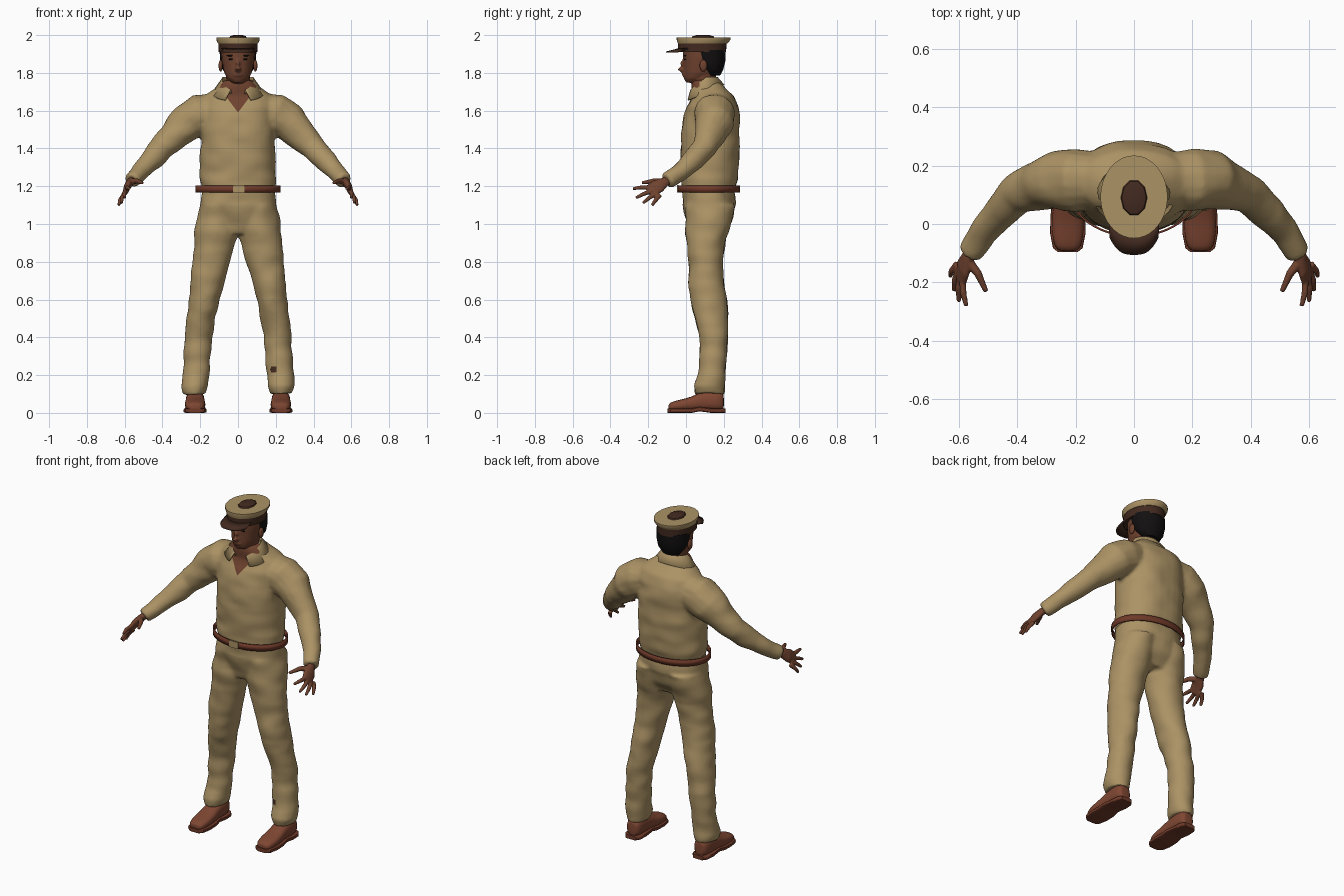
import bpy, bmesh, math
from mathutils import Vector, noise

cube = bpy.data.objects.get("Cube")
if cube:
    bpy.data.objects.remove(cube, do_unlink=True)


def material(name, *rgb):
    m = bpy.data.materials.new(name)
    m.use_nodes = True
    color = (*rgb, 1)
    m.diffuse_color = color
    bsdf = m.node_tree.nodes["Principled BSDF"]
    bsdf.inputs["Base Color"].default_value = color
    bsdf.inputs["Roughness"].default_value = 0.8
    return m


KHAKI = material("khaki_cloth", .41, .29, .13)
SKIN = material("brown_skin", .16, .055, .028)
LEATHER = material("shoe_leather", .21, .062, .032)
BELT = material("belt_leather", .16, .042, .022)
DARK = material("dark_brown_felt", .055, .023, .014)
HAIR = material("black_hair", .006, .005, .005)


def ring(center, a, b, n=24, e=2.0):
    """Superellipse outline spanned by the half-axis vectors a and b."""
    pts = []
    for i in range(n):
        t = math.tau * i / n
        c, s = math.cos(t), math.sin(t)
        u = math.copysign(abs(c) ** (2 / e), c)
        v = math.copysign(abs(s) ** (2 / e), s)
        pts.append(Vector(center) + Vector(a) * u + Vector(b) * v)
    return pts


def loft(bm, rings):
    """Closed skin through a series of outlines."""
    rows = [[bm.verts.new(p) for p in r] for r in rings]
    n = len(rows[0])
    for lo, hi in zip(rows, rows[1:]):
        for i in range(n):
            j = (i + 1) % n
            bm.faces.new((lo[i], lo[j], hi[j], hi[i]))
    bm.faces.new(rows[0][::-1])
    bm.faces.new(rows[-1])


def stack(bm, table, s=1, n=24, e=2.0):
    """Loft of level outlines: (z, centre x, centre y, half width, half depth)."""
    loft(bm, [ring((s * x, y, z), (rx, 0, 0), (0, ry, 0), n, e)
              for z, x, y, rx, ry in table])


def tube(bm, path, s=1, n=16):
    """Round limb along (x, y, z, radius) stations."""
    pts = [Vector((s * x, y, z)) for x, y, z, r in path]
    rings = []
    for i, p in enumerate(pts):
        d = pts[min(i + 1, len(pts) - 1)] - pts[max(i - 1, 0)]
        a = d.cross(Vector((.1, .2, 1))).normalized()
        b = d.cross(a).normalized()
        rings.append(ring(p, a * path[i][3], b * path[i][3], n))
    loft(bm, rings)


def blob(bm, center, size, n=16):
    made = bmesh.ops.create_uvsphere(bm, u_segments=n, v_segments=n // 2 + 2, radius=1)
    for v in made["verts"]:
        v.co = Vector(center) + Vector(a * b for a, b in zip(v.co, size))


def finish(bm, name, mats, voxel=0, subsurf=0, thick=0, angle=40):
    """Turn a bmesh into an object, optionally fused, smoothed or thickened."""
    bmesh.ops.recalc_face_normals(bm, faces=bm.faces)
    me = bpy.data.meshes.new(name)
    bm.to_mesh(me)
    bm.free()
    ob = bpy.data.objects.new(name, me)
    bpy.context.collection.objects.link(ob)
    for m in mats:
        me.materials.append(m)
    if voxel:
        mod = ob.modifiers.new("fuse", 'REMESH')
        mod.mode, mod.voxel_size = 'VOXEL', voxel
        mod = ob.modifiers.new("soften", 'SMOOTH')
        mod.factor, mod.iterations = .5, 6
        bpy.context.view_layer.update()
        fused = ob.evaluated_get(bpy.context.evaluated_depsgraph_get())
        ob.data = bpy.data.meshes.new_from_object(fused)
        ob.modifiers.clear()
    if subsurf:
        ob.modifiers.new("round", 'SUBSURF').levels = subsurf
        ob.modifiers["round"].render_levels = subsurf
    if thick:
        mod = ob.modifiers.new("thickness", 'SOLIDIFY')
        mod.thickness, mod.offset = thick, 0
    bpy.ops.object.select_all(action='DESELECT')
    ob.select_set(True)
    bpy.context.view_layer.objects.active = ob
    bpy.ops.object.shade_smooth_by_angle(angle=math.radians(angle))
    return ob


def cloth(ob, rule, cuts=()):
    """Wrinkle a garment, cut it along planes and colour its faces by a rule."""
    bm = bmesh.new()
    bm.from_mesh(ob.data)
    bm.normal_update()
    moves = [(v, v.normal * .008 * noise.noise(Vector((v.co.x * 8, v.co.y * 8, v.co.z * 13))))
             for v in bm.verts]
    for v, d in moves:
        v.co += d
    for co, no in cuts:
        bmesh.ops.bisect_plane(bm, geom=bm.verts[:] + bm.edges[:] + bm.faces[:],
                               plane_co=co, plane_no=no)
    for f in bm.faces:
        f.smooth = True
        f.material_index = int(rule(f.calc_center_median()))
    bm.to_mesh(ob.data)
    bm.free()


# Shirt: torso and sleeves fused, open V at the throat
bm = bmesh.new()
stack(bm, [(1.18, 0, .12, .195, .142), (1.24, 0, .125, .203, .15), (1.35, 0, .127, .2, .155),
           (1.45, 0, .127, .195, .157), (1.55, 0, .135, .2, .15), (1.62, 0, .14, .2, .137),
           (1.68, 0, .14, .18, .11), (1.72, 0, .12, .12, .088), (1.76, 0, .1, .075, .066)],
      n=32, e=2.3)
for s in (-1, 1):
    tube(bm, [(.1, .15, 1.6, .095), (.2, .15, 1.58, .112), (.27, .15, 1.535, .102),
              (.33, .13, 1.475, .084), (.4, .1, 1.405, .068), (.46, .04, 1.34, .06),
              (.52, -.03, 1.275, .048), (.563, -.1, 1.228, .042)], s)
shirt = finish(bm, "shirt", [KHAKI, SKIN], voxel=.01)
throat = Vector((0, 0, 1.59))
cloth(shirt, lambda c: c.y < .1 and c.z - throat.z > abs(c.x) / .75,
      [(throat, (s, 0, -.75)) for s in (-1, 1)])

# Collar: folded strip open at the front
bm = bmesh.new()
rows = []
for i in range(33):
    t = math.radians(-152 + 304 * i / 32)
    back = (1 + math.cos(t)) / 2
    sx, cy = math.sin(t), math.cos(t)
    rows.append([bm.verts.new(p) for p in (
        (.072 * sx, .09 + .068 * cy, 1.685 + .085 * back),
        (.083 * sx, .09 + .076 * cy, 1.70 + .075 * min(1, back * 1.6)),
        (.125 * sx + .02 * (1 - back) * sx, .1 + .1 * cy, 1.65 + .085 * back))])
for p, q in zip(rows, rows[1:]):
    for k in range(2):
        bm.faces.new((p[k], q[k], q[k + 1], p[k + 1]))
finish(bm, "collar", [KHAKI], thick=.008)

# Trousers: seat and legs fused, with a small tear over the left ankle
bm = bmesh.new()
stack(bm, [(1.2, 0, .12, .19, .138), (1.1, 0, .12, .2, .142),
           (1.02, 0, .12, .2, .118), (.95, 0, .115, .13, .085)], n=32, e=2.3)
for s in (-1, 1):
    stack(bm, [(1.1, .1, .128, .102, .137), (1, .112, .118, .114, .12), (.92, .12, .105, .113, .105),
               (.8, .143, .105, .1, .092), (.7, .16, .107, .091, .092), (.6, .178, .118, .081, .099),
               (.5, .195, .135, .077, .087), (.4, .21, .147, .073, .076), (.3, .217, .143, .073, .072),
               (.2, .223, .138, .071, .069), (.14, .23, .125, .07, .083), (.1, .23, .125, .06, .077)], s)
trousers = finish(bm, "trousers", [KHAKI, DARK], voxel=.01)
cloth(trousers, lambda c: c.y < .13 and math.hypot(c.x - .19, c.z - .23) < .018)

# Belt and buckle
bm = bmesh.new()
lo, hi = ([bm.verts.new(p) for p in ring((0, .12, z), (.222, 0, 0), (0, .162, 0), 48)]
          for z in (1.167, 1.204))
for i in range(48):
    j = (i + 1) % 48
    bm.faces.new((lo[i], lo[j], hi[j], hi[i]))
finish(bm, "belt", [BELT], thick=.007)
bm = bmesh.new()
bmesh.ops.create_cube(bm, size=1)
for v in bm.verts:
    v.co = Vector((.004 + v.co.x * .062, -.044 + v.co.y * .009, 1.186 + v.co.z * .04))
finish(bm, "buckle", [KHAKI])

for s, side in ((1, "left"), (-1, "right")):
    # Hand: palm, four fingers and thumb fused
    bm = bmesh.new()
    wide = Vector((.3 * s, .7, -.62))
    flat = Vector((.8 * s, .15, .55))
    loft(bm, [ring((s * x, y, z), wide * w, flat * h, 16) for x, y, z, w, h in
              [(.555, -.085, 1.235, .024, .02), (.57, -.115, 1.222, .028, .021),
               (.585, -.15, 1.2, .042, .02), (.595, -.19, 1.172, .038, .015)]])
    tips = [(.575, -.282, 1.187), (.6, -.266, 1.138), (.617, -.228, 1.11), (.631, -.18, 1.098)]
    for k, (x, y, z) in enumerate(tips):
        base = Vector((.588, -.182, 1.192)) + Vector((.006, .015, -.013)) * k
        mid = base.lerp(Vector((x, y, z)), .55) + Vector((.005, 0, .004))
        tube(bm, [(*base, .0125), (*mid, .0115), (x, y, z, .008)], s, 10)
    tube(bm, [(.572, -.125, 1.222, .019), (.535, -.17, 1.228, .014), (.507, -.232, 1.218, .009)], s, 10)
    finish(bm, side + "_hand", [SKIN], voxel=.004)

    # Shoe upper and sole share one outline along the foot
    foot = [(-.094, .028, .045), (-.08, .046, .058), (-.03, .056, .07), (.03, .054, .085),
            (.07, .05, .108), (.13, .05, .118), (.18, .047, .118), (.203, .03, .1)]
    bm = bmesh.new()
    loft(bm, [ring((.227 * s, y, (top + .012) / 2), (w, 0, 0), (0, 0, (top - .012) / 2), 20, 2.6)
              for y, w, top in foot])
    finish(bm, side + "_shoe", [LEATHER], subsurf=1)
    bm = bmesh.new()
    loft(bm, [ring((.227 * s, y * 1.03, .02 if .05 < y < .1 else .012),
                   (w + .005, 0, 0), (0, 0, .012), 20, 6) for y, w, top in foot])
    finish(bm, side + "_sole", [BELT])

    # Ear, eye and brow
    bm = bmesh.new()
    blob(bm, (.092 * s, .092, 1.838), (.011, .02, .031))
    finish(bm, side + "_ear", [SKIN])
    bm = bmesh.new()
    blob(bm, (.036 * s, -.005, 1.872), (.014, .005, .005))
    blob(bm, (.038 * s, -.005, 1.891), (.022, .005, .004))
    finish(bm, side + "_eye_and_brow", [HAIR])

# Head, neck, nose and lips fused
bm = bmesh.new()
stack(bm, [(1.748, 0, .04, .032, .04), (1.77, 0, .055, .057, .066), (1.8, 0, .076, .073, .09),
           (1.84, 0, .088, .081, .103), (1.88, 0, .092, .087, .108), (1.92, 0, .092, .088, .108),
           (1.96, 0, .092, .08, .1)])
stack(bm, [(1.62, 0, .11, .07, .06), (1.72, 0, .092, .063, .06), (1.82, 0, .1, .063, .065)])
tube(bm, [(0, -.005, 1.875, .009), (0, -.022, 1.845, .012), (0, -.03, 1.822, .017), (0, -.015, 1.812, .014)])
blob(bm, (0, -.008, 1.789), (.026, .014, .01))
finish(bm, "head", [SKIN], voxel=.006)

# Hair around the back of the head
bm = bmesh.new()
stack(bm, [(1.785, 0, .145, .055, .035), (1.82, 0, .136, .083, .062),
           (1.86, 0, .125, .094, .083), (1.92, 0, .117, .098, .092)], n=32)
finish(bm, "hair", [HAIR], angle=60)

# Cap: band, flared crown, top patch and visor
bm = bmesh.new()
stack(bm, [(1.91, 0, .085, .102, .127), (1.958, 0, .086, .104, .129)], n=40)
finish(bm, "cap_band", [DARK])
bm = bmesh.new()
stack(bm, [(1.955, 0, .088, .106, .131), (1.975, 0, .093, .115, .142), (1.987, 0, .093, .115, .142)], n=40)
finish(bm, "cap_crown", [KHAKI])
bm = bmesh.new()
stack(bm, [(1.984, 0, .09, .047, .065), (1.994, 0, .09, .042, .058), (2, 0, .09, .025, .035)], n=10)
finish(bm, "cap_top_patch", [DARK])
bm = bmesh.new()
rows = []
for i in range(21):
    u = i / 10 - 1
    rows.append([bm.verts.new(p) for p in (
        (.085 * u, .085 - .122 * math.sqrt(1 - (.8 * u) ** 2), 1.928),
        (.083 * u, -.105 + .06 * abs(u) ** 3, 1.91))])
for p, q in zip(rows, rows[1:]):
    bm.faces.new((p[0], q[0], q[1], p[1]))
finish(bm, "cap_visor", [DARK], thick=.006)
